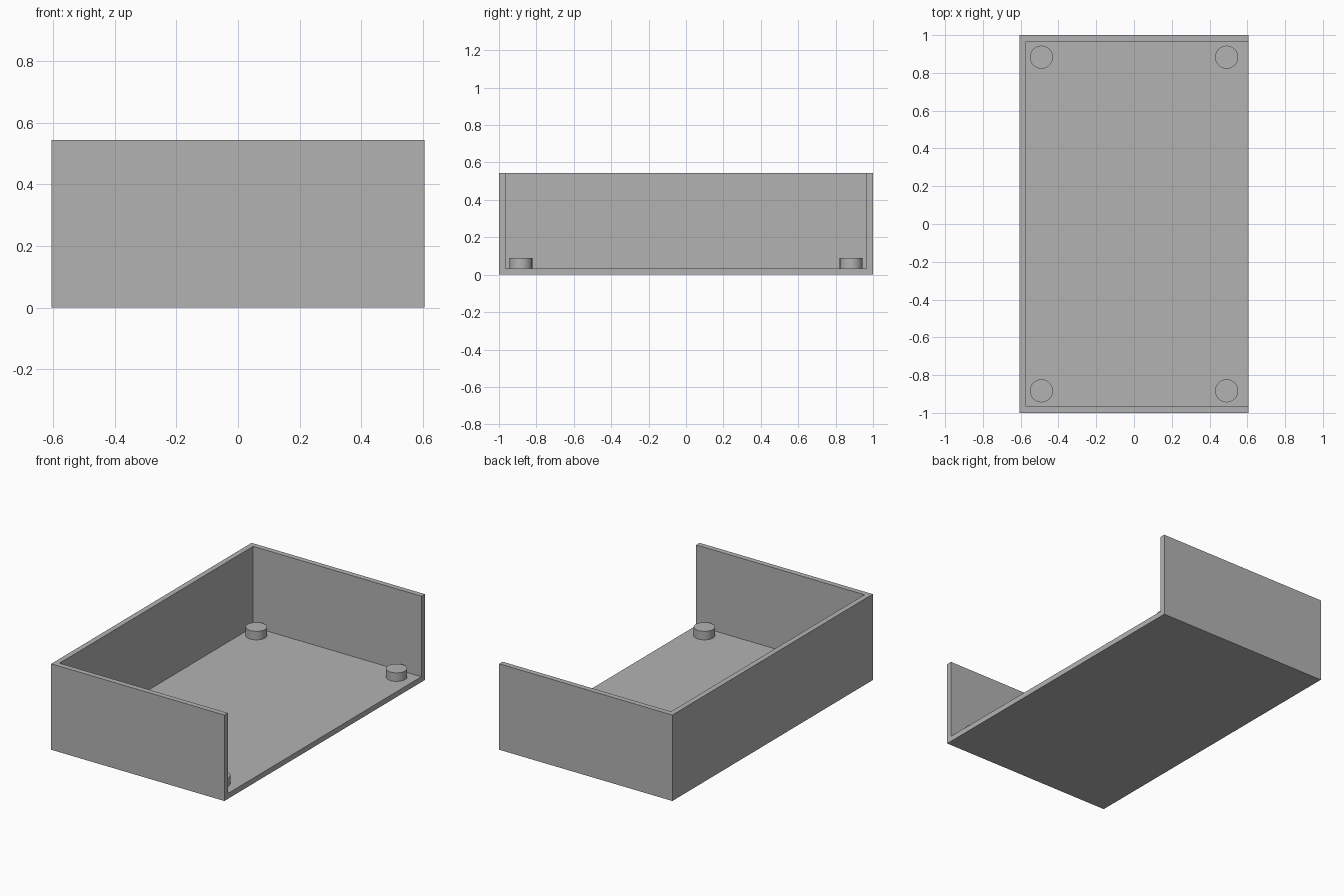
import bpy

if "Cube" in bpy.data.objects:
    bpy.data.objects.remove(bpy.data.objects["Cube"])

W, L, H, T = 1.21, 2.0, 0.543, 0.034   # width, length, height, wall thickness

grey = bpy.data.materials.new("plain grey")
grey.diffuse_color = (0.45, 0.45, 0.45, 1)
grey.use_nodes = True
grey.node_tree.nodes["Principled BSDF"].inputs["Base Color"].default_value = grey.diffuse_color


def box(name, lo, hi):
    bpy.ops.mesh.primitive_cube_add(size=1, location=[(a + b) / 2 for a, b in zip(lo, hi)])
    ob = bpy.context.object
    ob.name = name
    ob.scale = [b - a for a, b in zip(lo, hi)]
    bpy.ops.object.transform_apply(location=True, rotation=False, scale=True)
    ob.data.materials.append(grey)
    return ob


# Tray: solid block hollowed out from the top and the open right side
tray = box("tray", (-W / 2, -L / 2, 0), (W / 2, L / 2, H))
cutter = box("tray_cutter", (-W / 2 + T, -L / 2 + T, T), (W, L / 2 - T, H * 2))
cut = tray.modifiers.new("hollow", 'BOOLEAN')
cut.operation = 'DIFFERENCE'
cut.solver = 'EXACT'
cut.object = cutter
bpy.context.view_layer.objects.active = tray
bpy.ops.object.modifier_apply(modifier=cut.name)
bpy.data.objects.remove(cutter)

# Round pegs in the four corners
for sx, side in ((-1, "left"), (1, "right")):
    for sy, end in ((-1, "front"), (1, "back")):
        bpy.ops.mesh.primitive_cylinder_add(vertices=64, radius=0.061, depth=0.054,
                                            location=(sx * 0.49, sy * 0.883, T + 0.027))
        peg = bpy.context.object
        peg.name = f"peg_{end}_{side}"
        peg.data.materials.append(grey)
        bpy.ops.object.shade_smooth_by_angle()
